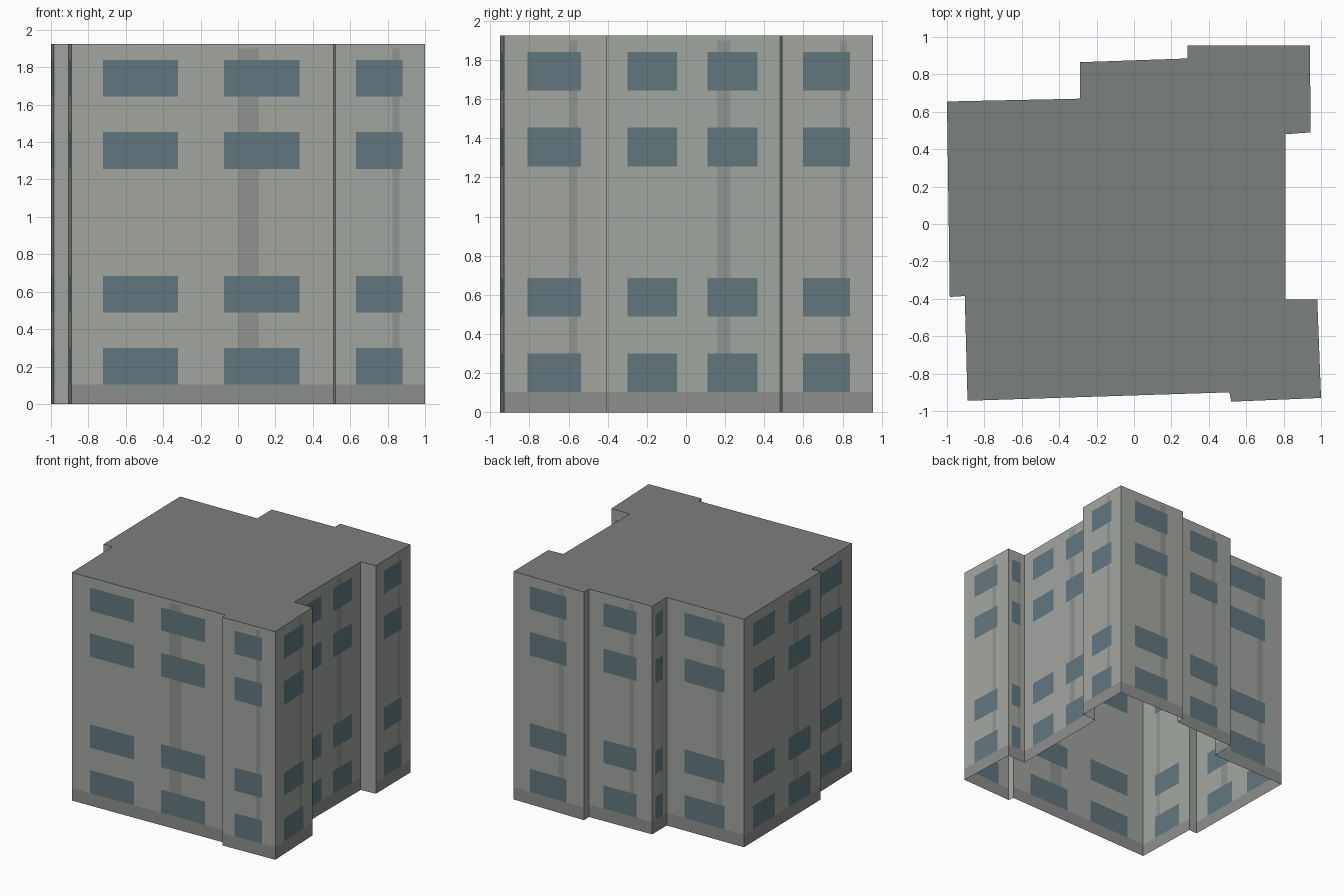
import bpy, bmesh
from mathutils import Vector

if "Cube" in bpy.data.objects:
    bpy.data.objects.remove(bpy.data.objects["Cube"])

H = 1.925
# Footprint, counter-clockwise seen from above
PLAN = [(-0.89, -0.945), (0.51, -0.90), (0.52, -0.95), (1.0, -0.93),
        (0.98, -0.405), (0.81, -0.405), (0.81, 0.48), (0.945, 0.49),
        (0.94, 0.955), (0.285, 0.955), (0.285, 0.885), (-0.29, 0.865),
        (-0.29, 0.67), (-1.0, 0.655), (-0.985, -0.39), (-0.905, -0.385)]
BASE_TOP, STRIPE_TOP = 0.105, 1.9
FLOORS = [(0.105, 0.30), (0.49, 0.685), (1.257, 1.455), (1.645, 1.84)]
STRIPE = (0.636, 0.715)          # pilaster stripe, fraction of wall length
ONE_BAY = [(0.23, 0.75)]
TWO_BAYS = [(0.12, 0.407), (0.583, 0.87)]
WALL, BASE, PILASTER, WINDOW = range(4)


def material(name, rgb):
    m = bpy.data.materials.new(name)
    m.diffuse_color = [(c / 255) ** 2.2 for c in rgb] + [1]
    m.use_nodes = True
    m.node_tree.nodes["Principled BSDF"].inputs["Base Color"].default_value = m.diffuse_color
    return m


def make_object(name, bm, mats):
    me = bpy.data.meshes.new(name)
    bm.to_mesh(me)
    bm.free()
    for m in mats:
        me.materials.append(m)
    ob = bpy.data.objects.new(name, me)
    bpy.context.collection.objects.link(ob)
    return ob


def inside(v, span):
    return span[0] < v < span[1]


def cell_kind(u, z, bays):
    """Which facade element a point of the wall belongs to."""
    if not bays:
        return WALL
    if z < BASE_TOP:
        return BASE
    if any(inside(u, b) for b in bays) and any(inside(z, f) for f in FLOORS):
        return WINDOW
    if inside(u, STRIPE) and z < STRIPE_TOP:
        return PILASTER
    return WALL


def add_wall(bm, a, b):
    """One flat wall, divided so windows, base and stripe lie flush in it."""
    a, b = Vector((*a, 0)), Vector((*b, 0))
    length = (b - a).length
    bays = [] if length < 0.15 else ONE_BAY if length < 0.8 else TWO_BAYS
    us = {0, 1}
    if bays:
        us.update(STRIPE, *bays)
    us = sorted(us)
    zs = sorted({0, BASE_TOP, STRIPE_TOP, H}.union(*FLOORS))
    grid = [[bm.verts.new(a.lerp(b, u) + Vector((0, 0, z))) for u in us] for z in zs]
    for j in range(len(zs) - 1):
        for i in range(len(us) - 1):
            f = bm.faces.new((grid[j][i], grid[j][i + 1],
                              grid[j + 1][i + 1], grid[j + 1][i]))
            f.material_index = cell_kind((us[i] + us[i + 1]) / 2,
                                         (zs[j] + zs[j + 1]) / 2, bays)


# Outer walls with windows, open at the bottom
bm = bmesh.new()
for k, p in enumerate(PLAN):
    add_wall(bm, p, PLAN[(k + 1) % len(PLAN)])
bmesh.ops.remove_doubles(bm, verts=bm.verts, dist=1e-4)
make_object("walls", bm, [material("wall", (160, 164, 158)),
                          material("base", (140, 142, 140)),
                          material("pilaster", (143, 146, 143)),
                          material("window", (98, 119, 125))])

# Flat roof
bm = bmesh.new()
bm.faces.new([bm.verts.new((x, y, H)) for x, y in PLAN])
make_object("roof", bm, [material("roof", (122, 127, 124))])
